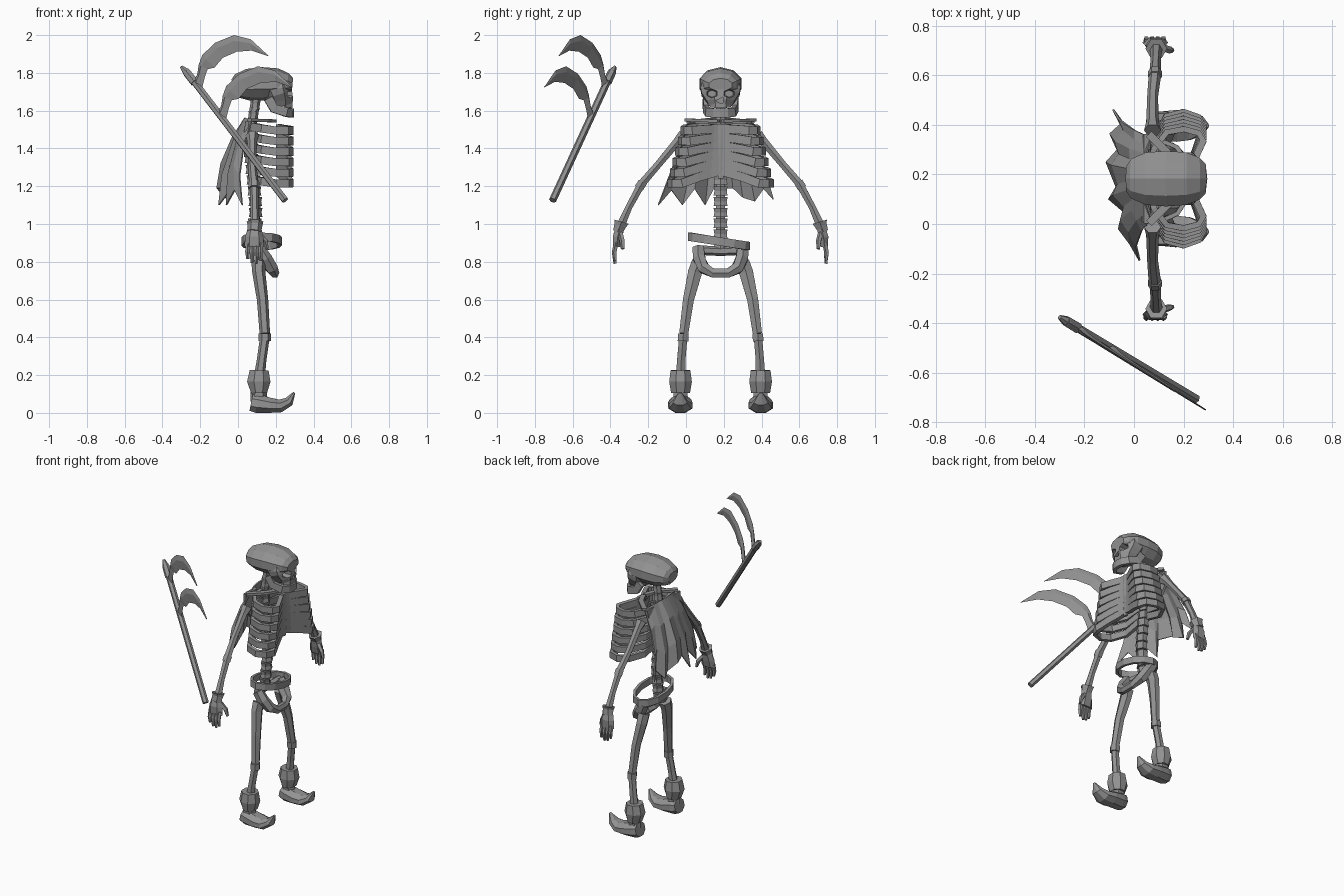
import bpy, bmesh, math
from mathutils import Vector as V

CY = 0.183  # the figure's plane of symmetry (it faces +x)
gray = bpy.data.materials.new("bone gray")
gray.diffuse_color = (0.29, 0.29, 0.29, 1)


def finish(name, bm):
    bmesh.ops.recalc_face_normals(bm, faces=bm.faces)
    me = bpy.data.meshes.new(name)
    bm.to_mesh(me)
    bm.free()
    me.materials.append(gray)
    ob = bpy.data.objects.new(name, me)
    bpy.context.collection.objects.link(ob)
    return ob


def loft(name, pts, sizes, n=6, ref=(0, 0, 1), closed=False):
    """Sweep an n-sided section of the given half sizes along a path."""
    bm, rings, m = bmesh.new(), [], len(pts)
    pts = [V(p) for p in pts]
    if isinstance(sizes, tuple):
        sizes = [sizes] * m
    for i, p in enumerate(pts):
        a, b = (pts[i - 1], pts[(i + 1) % m]) if closed else (pts[max(i - 1, 0)], pts[min(i + 1, m - 1)])
        t = (b - a).normalized()
        side = V(ref).cross(t).normalized()
        up = t.cross(side)
        k = 1 / math.cos(math.pi / n)
        rings.append([bm.verts.new(p + side * sizes[i][0] * k * math.cos(w) + up * sizes[i][1] * k * math.sin(w))
                      for w in [(j + 0.5) * 2 * math.pi / n for j in range(n)]])
    for i in range(m if closed else m - 1):
        r, q = rings[i], rings[(i + 1) % m]
        for j in range(n):
            bm.faces.new((r[j], r[(j + 1) % n], q[(j + 1) % n], q[j]))
    if not closed:
        bm.faces.new(rings[0])
        bm.faces.new(rings[-1])
    return finish(name, bm)


def body(s, pts):
    """Place points given relative to the symmetry plane on side s."""
    return [(x, CY + s * y, z) for x, y, z in pts]


FWD = (1, 0, 0)
MID = lambda pts: body(1, pts)

# Skull: cranium, face and jaw
cranium = loft("cranium", MID([(-.03, 0, 1.73), (-.01, 0, 1.732), (.05, 0, 1.738), (.13, 0, 1.742), (.21, 0, 1.742), (.262, 0, 1.738), (.288, 0, 1.735)]),
               [(.05, .035), (.08, .058), (.106, .079), (.112, .084), (.106, .078), (.085, .058), (.06, .035)], 10)
face = loft("face", MID([(.225, 0, 1.625), (.225, 0, 1.65), (.215, 0, 1.685), (.205, 0, 1.715), (.2, 0, 1.75)]),
            [(.06, .06), (.075, .068), (.1, .074), (.106, .082), (.095, .075)], 8, FWD)
cutters = []
for s in (1, -1):
    cutters.append(loft("socket_cutter", body(s, [(.23, .045, 1.69), (.34, .05, 1.692)]), [(.022, .016), (.034, .026)], 6))
cutters.append(loft("nose_cutter", MID([(.255, 0, 1.652), (.34, 0, 1.652)]), (.012, .012), 3))
for ob in (cranium, face):
    for c in cutters:
        mod = ob.modifiers.new("hole", 'BOOLEAN')
        mod.operation, mod.object, mod.solver = 'DIFFERENCE', c, 'EXACT'
        bpy.context.view_layer.objects.active = ob
        bpy.ops.object.modifier_apply(modifier=mod.name)
for c in cutters:
    bpy.data.objects.remove(c)
loft("jaw", MID([(.16, -.082, 1.665), (.19, -.08, 1.612), (.255, -.068, 1.592), (.28, -.035, 1.588), (.284, 0, 1.588),
                 (.28, .035, 1.588), (.255, .068, 1.592), (.19, .08, 1.612), (.16, .082, 1.665)]), (.012, .024), 4)
loft("upper_teeth", MID([(.25, -.05, 1.63), (.28, -.025, 1.628), (.28, .025, 1.628), (.25, .05, 1.63)]), (.008, .013), 4)

# Spine: stacked vertebrae on a core
spine = [(.075, .86), (.085, .96), (.095, 1.08), (.085, 1.2), (.07, 1.35), (.07, 1.5), (.085, 1.6), (.10, 1.69)]
loft("spine_core", MID([(x, 0, z) for x, z in spine]), (.024, .022), 6, FWD)
for i in range(14):
    z = .89 + i * .057
    k = next(j for j in range(7) if spine[j + 1][1] >= z)
    (x0, z0), (x1, z1) = spine[k], spine[k + 1]
    x = x0 + (x1 - x0) * (z - z0) / (z1 - z0)
    w = .037 if z < 1.5 else .026
    loft("vertebra", MID([(x, 0, z - .024), (x, 0, z), (x, 0, z + .024)]), [(w, w * .85), (w * .88, w * .72), (w, w * .85)], 6, FWD)

# Rib cage
for s in (1, -1):
    for i in range(6):
        w, z, r = .2 + .014 * i, 1.495 - .056 * i, .01 + .011 * i
        path = [(.065, .02, z + r), (.08, .6 * w, z + .02), (.13, .93 * w, z + .01), (.2, w, z), (.262, .92 * w, z),
                (.279, .76 * w, z), (.25, .45 * w, z + r * .5), (.225, .2 * w, z + r * .8), (.215, .01, z + r)]
        loft("rib", body(s, path), [(.012, .021)] * 5 + [(.014, .023)] * 4, 4)
    # Collar bone and shoulder blade
    loft("collar_bone", body(s, [(.19, .01, 1.545), (.15, .09, 1.548), (.06, .18, 1.55)]), (.016, .008), 4)
    loft("shoulder_blade", body(s, [(.05, .12, 1.545), (.035, .12, 1.46), (.04, .09, 1.36)]),
         [(.06, .01), (.045, .008), (.014, .008)], 4, FWD)
loft("breastbone", MID([(.222, 0, 1.53), (.222, 0, 1.42), (.22, 0, 1.24)]), [(.03, .01), (.022, .01), (.014, .008)], 6, FWD)

# Arms and hands
for s in (1, -1):
    loft("upper_arm", body(s, [(.075, .195, 1.47), (.075, .23, 1.435), (.075, .33, 1.315), (.085, .425, 1.205)]),
         [(.032, .03), (.022, .022), (.019, .019), (.021, .022)], 6, FWD)
    loft("elbow", body(s, [(.085, .412, 1.222), (.085, .432, 1.19)]), (.024, .025), 6, FWD)
    loft("forearm", body(s, [(.085, .425, 1.2), (.088, .485, 1.09), (.09, .525, 1.0)]), [(.02, .02), (.018, .018), (.022, .022)], 6, FWD)
    loft("wrist_cuff", body(s, [(.09, .525, 1.012), (.09, .53, .995), (.086, .545, .96)]), [(.04, .038), (.032, .034), (.025, .032)], 6, FWD)
    loft("palm", body(s, [(.088, .532, .985), (.086, .545, .93), (.086, .55, .88)]), [(.022, .03), (.026, .042), (.018, .045)], 6, FWD)
    for i in range(4):
        x, drop = .052 + .023 * i, (.0, .02, .025, .01)[i]
        loft("finger", body(s, [(x, .552, .9), (x - .002, .562, .85), (x, .558, .815 - drop)]), [(.011, .011), (.011, .01), (.007, .007)], 5, FWD)
    loft("thumb", body(s, [(.11, .53, .95), (.143, .52, .91), (.155, .518, .868)]), [(.012, .012), (.012, .012), (.008, .007)], 5, FWD)

# Pelvis: tilted hip ring, hanging bowl and bar
ring = []
for i in range(12):
    a = i * math.pi / 6
    y = .155 * math.sin(a)
    ring.append((.125 + .098 * math.cos(a), y - .008, .908 - .16 * y))
loft("hip_ring", MID(ring), (.009, .022), 4, closed=True)
loft("pelvis_bowl", MID([(.105, -.118, .872), (.14, -.112, .815), (.178, -.088, .766), (.196, -.04, .74), (.196, .04, .74),
                         (.178, .088, .766), (.14, .112, .815), (.105, .118, .872)]),
     [(.03, .03), (.032, .036), (.03, .03), (.024, .02), (.024, .02), (.03, .03), (.032, .036), (.03, .03)], 6, FWD)
loft("pelvis_bar", MID([(.1, -.12, .862), (.09, 0, .856), (.1, .12, .862)]), (.022, .022), 6)

# Legs and curled boots
for s in (1, -1):
    loft("thigh", body(s, [(.11, .115, .8), (.11, .135, .745), (.13, .17, .6), (.142, .195, .42)]),
         [(.037, .034), (.037, .03), (.029, .026), (.024, .024)], 6, FWD)
    loft("knee", body(s, [(.142, .197, .42), (.142, .199, .38)]), (.028, .028), 6, FWD)
    loft("shin", body(s, [(.142, .198, .4), (.125, .208, .28), (.112, .212, .18)]), [(.022, .022), (.022, .022), (.026, .026)], 6, FWD)
    loft("boot_cuff", body(s, [(.112, .212, .225), (.11, .212, .165), (.112, .212, .105)]),
         [(.052, .05), (.06, .062), (.05, .042)], 8, FWD)
    loft("ankle", body(s, [(.11, .212, .12), (.11, .212, .06)]), (.037, .037), 6, FWD)
    loft("boot", body(s, [(.07, .212, .056), (.1, .212, .05), (.17, .213, .04), (.225, .214, .037), (.27, .214, .06), (.298, .214, .108)]),
         [(.05, .046), (.058, .05), (.064, .04), (.058, .034), (.038, .026), (.008, .006)], 8)

# Ragged cape: a few broad folds ending in torn points, as (x, y, z) of the hem
hem = [(.02, -.15, 1.1), (-.02, -.08, 1.18), (-.065, -.02, 1.1), (-.04, .045, 1.185), (-.105, .1, 1.1), (-.075, .15, 1.19),
       (-.115, .25, 1.19), (-.07, .3, 1.14), (-.1, .365, 1.12), (-.05, .41, 1.185), (-.088, .46, 1.13)]
bm, rows = bmesh.new(), []
for r in range(4):
    f, row = (0, .28, .65, 1)[r], []
    for j, (x, y, z) in enumerate(hem):
        u = j / 5 - 1
        top = V((.035 + .035 * u * u, CY + .165 * u, 1.565 - .02 * u * u))
        p = top.lerp(V((x, y, z)), f)
        p.x -= .035 * math.sin(math.pi * f)
        row.append(bm.verts.new(p))
    rows.append(row)
for a, b in zip(rows, rows[1:]):
    for j in range(len(hem) - 1):
        bm.faces.new((a[j], a[j + 1], b[j + 1], b[j]))
cape = finish("cape", bm)
cape.modifiers.new("thickness", 'SOLIDIFY').thickness = .008

# Floating scythe with two blades in the same upright plane
pole = lambda x, z: (x, -.385 - (x + .285) * .6, z)
loft("scythe_pole", [pole(-.275, 1.81), pole(.25, 1.125)], (.017, .017), 6)
loft("pole_tip", [pole(-.3, 1.832), pole(-.27, 1.8), pole(-.23, 1.75)], [(.008, .008), (.02, .02), (.021, .021)], 6)
# Paired outer and inner edges of the blade, from the pole to the point
outer = [(-.245, 1.745), (-.215, 1.79), (-.205, 1.845), (-.185, 1.895), (-.115, 1.96), (-.015, 2.0), (.075, 1.978), (.172, 1.89)]
inner = [(-.195, 1.7), (-.175, 1.775), (-.158, 1.82), (-.12, 1.828), (-.075, 1.88), (0, 1.912), (.08, 1.918), (.17, 1.888)]
normal = V((.6, 1, 0)).normalized()
for dx, dz in ((0, 0), (.127, -.165)):
    bm, rings = bmesh.new(), []
    for i, (o, n) in enumerate(zip(outer, inner)):
        a, b = V(pole(o[0] + dx, o[1] + dz)), V(pole(n[0] + dx, n[1] + dz))
        shift = normal * -.018 * i / 7
        th = normal * (.014 - .0016 * i)
        c = a.lerp(b, .35)
        rings.append([bm.verts.new(p + shift) for p in (a, c + th, b, c - th)])
    for r, q in zip(rings, rings[1:]):
        for j in range(4):
            bm.faces.new((r[j], r[(j + 1) % 4], q[(j + 1) % 4], q[j]))
    bm.faces.new(rings[0])
    bm.faces.new(rings[-1])
    finish("scythe_blade", bm)
